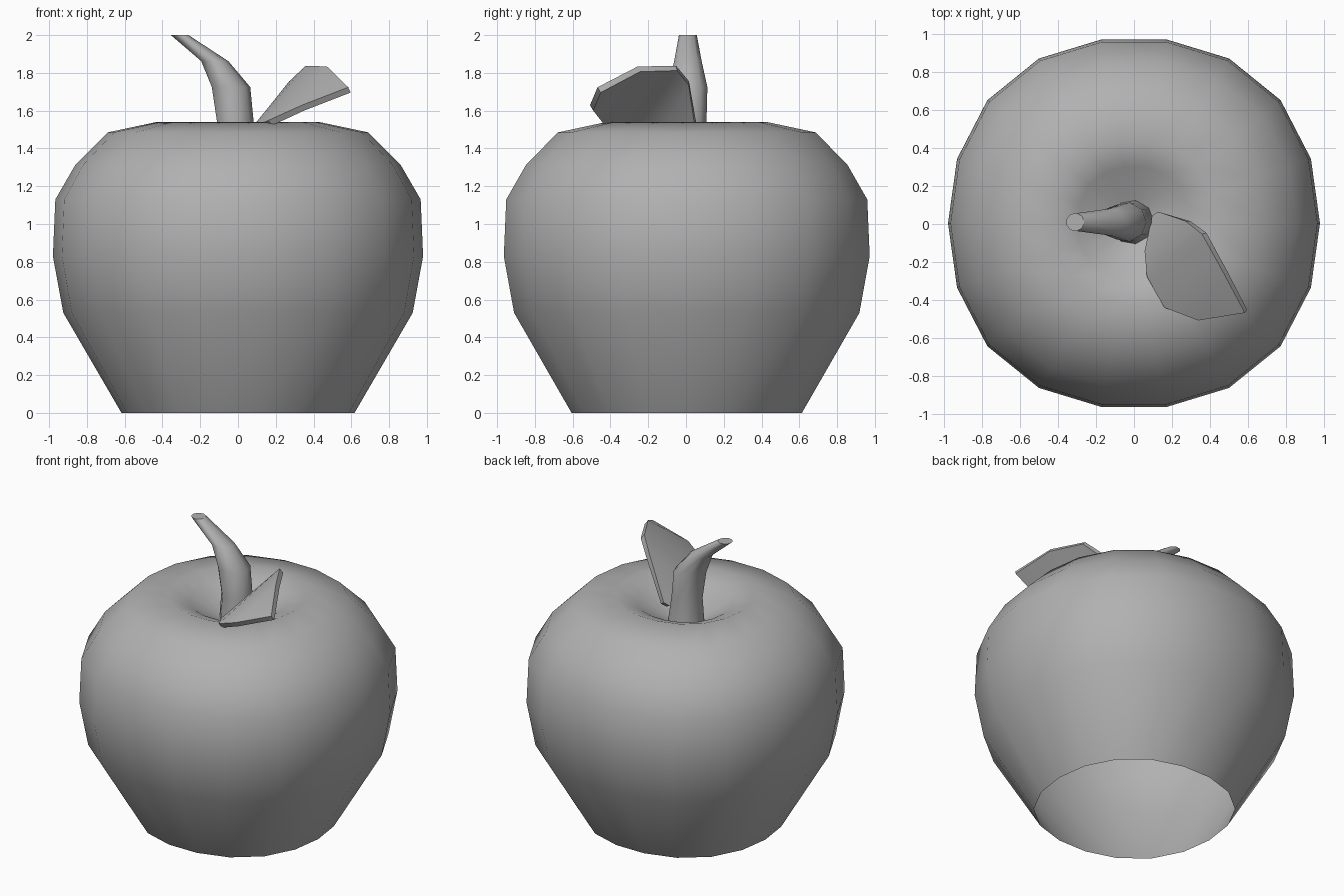
import bpy, bmesh
from math import cos, sin, tau, radians

if "Cube" in bpy.data.objects:
    bpy.data.objects.remove(bpy.data.objects["Cube"])

grey = bpy.data.materials.new("mid_grey")
grey.diffuse_color = (0.44, 0.44, 0.44, 1)
grey.use_nodes = True
grey.node_tree.nodes["Principled BSDF"].inputs["Base Color"].default_value = grey.diffuse_color


def finish(bm, name):
    mesh = bpy.data.meshes.new(name)
    bm.to_mesh(mesh)
    bm.free()
    mesh.materials.append(grey)
    ob = bpy.data.objects.new(name, mesh)
    bpy.context.collection.objects.link(ob)
    bpy.ops.object.select_all(action='DESELECT')
    ob.select_set(True)
    bpy.context.view_layer.objects.active = ob
    return ob


def loft(name, rings, sides, cy, bulge=0.0, cap_bottom=False):
    """Skin horizontal rings (centre x, z, radius); bulge widens the diagonals."""
    bm = bmesh.new()
    loops = []
    for cx, z, r in rings:
        loop = []
        for i in range(sides):
            a = tau * i / sides
            s = r * (1 + bulge * sin(2 * a) ** 2)
            loop.append(bm.verts.new((cx + s * cos(a), cy + s * sin(a), z)))
        loops.append(loop)
    for a, b in zip(loops, loops[1:]):
        for i in range(sides):
            j = (i + 1) % sides
            bm.faces.new((a[i], a[j], b[j], b[i]))
    caps = [bm.faces.new(loops[-1])]
    if cap_bottom:
        caps.append(bm.faces.new(loops[0][::-1]))
    for f in bm.faces:
        f.smooth = True
    # crisp rims around the caps
    for cap in caps:
        for e in cap.edges:
            e.smooth = False
    return finish(bm, name)


# Fruit body: 18-sided smooth shell, open underneath, dimpled on top
profile = [(0.617, 0.0), (0.925, 0.53), (0.98, 0.83), (0.967, 1.13), (0.86, 1.315),
           (0.69, 1.485), (0.43, 1.54), (0.30, 1.49), (0.12, 1.38), (0.03, 1.36)]
loft("fruit_body", [(0, z, r) for r, z in profile], 18, 0.004, bulge=0.03)

# Stem: tapered and bent to the left
loft("stem", [(-0.01, 1.34, 0.12), (-0.017, 1.54, 0.1), (-0.04, 1.725, 0.105),
              (-0.125, 1.862, 0.074), (-0.31, 2.0, 0.048)], 9, 0.01, cap_bottom=True)

# Leaf: strip between an upper and a lower edge, thickened
upper = [(0.14, 0.06, 1.465), (0.285, 0.015, 1.745), (0.37, -0.05, 1.825),
         (0.48, -0.25, 1.82), (0.59, -0.46, 1.71)]
lower = [(0.11, 0.04, 1.445), (0.07, -0.145, 1.465), (0.08, -0.275, 1.49),
         (0.17, -0.435, 1.535), (0.345, -0.50, 1.615)]
bm = bmesh.new()
up, lo = [[bm.verts.new(p) for p in edge] for edge in (upper, lower)]
for i in range(4):
    bm.faces.new((up[i], up[i + 1], lo[i + 1], lo[i]))
leaf = finish(bm, "leaf")
mod = leaf.modifiers.new("thickness", 'SOLIDIFY')
mod.thickness = 0.035
mod.offset = 0
bpy.ops.object.modifier_apply(modifier=mod.name)
bpy.ops.object.shade_smooth_by_angle(angle=radians(30))
